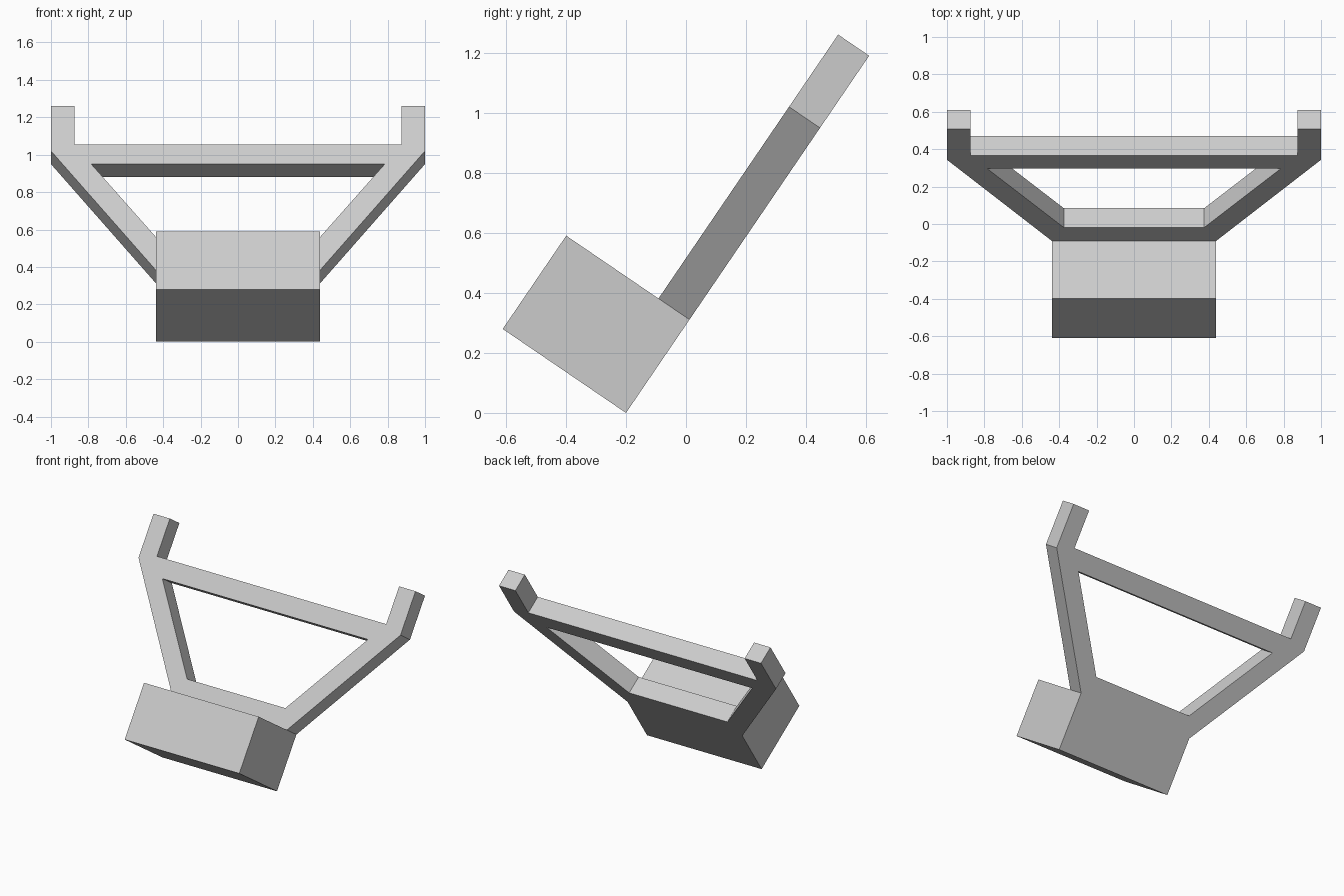
import bpy
import bmesh
import math

cube = bpy.data.objects.get("Cube")
if cube:
    bpy.data.objects.remove(cube, do_unlink=True)

# One plain grey for everything
grey = bpy.data.materials.new("light grey")
grey.use_nodes = True
colour = (0.6, 0.6, 0.6, 1)
grey.diffuse_color = colour
grey.node_tree.nodes["Principled BSDF"].inputs["Base Color"].default_value = colour

TILT = math.radians(55.75)   # lean of the whole body
BASE_W, BASE_H, BASE_D = 0.4375, 0.376, 0.497
FRAME_D = 0.125


def plate(name, outlines, depth, open_below=None):
    """Extrude flat outlines that share edges, then lean the part back."""
    bm = bmesh.new()
    for outline in outlines:
        bm.faces.new([bm.verts.new((x, y, 0)) for x, y in outline])
    bmesh.ops.remove_doubles(bm, verts=bm.verts, dist=0.0005)
    bmesh.ops.solidify  # keep flat region as the back, extrude the front
    region = bmesh.ops.extrude_face_region(bm, geom=bm.faces[:], use_keep_orig=True)
    moved = [v for v in region["geom"] if isinstance(v, bmesh.types.BMVert)]
    bmesh.ops.translate(bm, verts=moved, vec=(0, 0, depth))
    bmesh.ops.recalc_face_normals(bm, faces=bm.faces)
    # Leave out the face hidden against the neighbouring part
    if open_below is not None:
        hidden = [f for f in bm.faces if all(v.co.y < open_below for v in f.verts)]
        bmesh.ops.delete(bm, geom=hidden, context="FACES")
    mesh = bpy.data.meshes.new(name)
    bm.to_mesh(mesh)
    bm.free()
    mesh.materials.append(grey)
    obj = bpy.data.objects.new(name, mesh)
    obj.rotation_euler.x = TILT
    obj.location.y = -0.2
    bpy.context.collection.objects.link(obj)
    return obj


def mirrored(outline):
    return [(-x, y) for x, y in reversed(outline)]


# Corners of the open frame, left half
foot, hole_low = (BASE_W, BASE_H), (0.375, 0.505)
hole_top, elbow = (0.785, 1.065), (1.0, 1.149)
bar_top = (0.875, 1.19)

arm = [foot, elbow, hole_top, hole_low]
prong = [hole_top, elbow, (1.0, 1.44), (0.875, 1.44), bar_top]
bars = [[a, b] + mirrored([a, b]) for a, b in ((foot, hole_low), (hole_top, bar_top))]

plate("forked_frame", bars + [arm, mirrored(arm), prong, mirrored(prong)],
      FRAME_D, open_below=BASE_H + 0.01)

# Solid block at the foot of the frame
low = (BASE_W, 0)
plate("base_block", [[low, foot] + mirrored([low, foot])], BASE_D)
